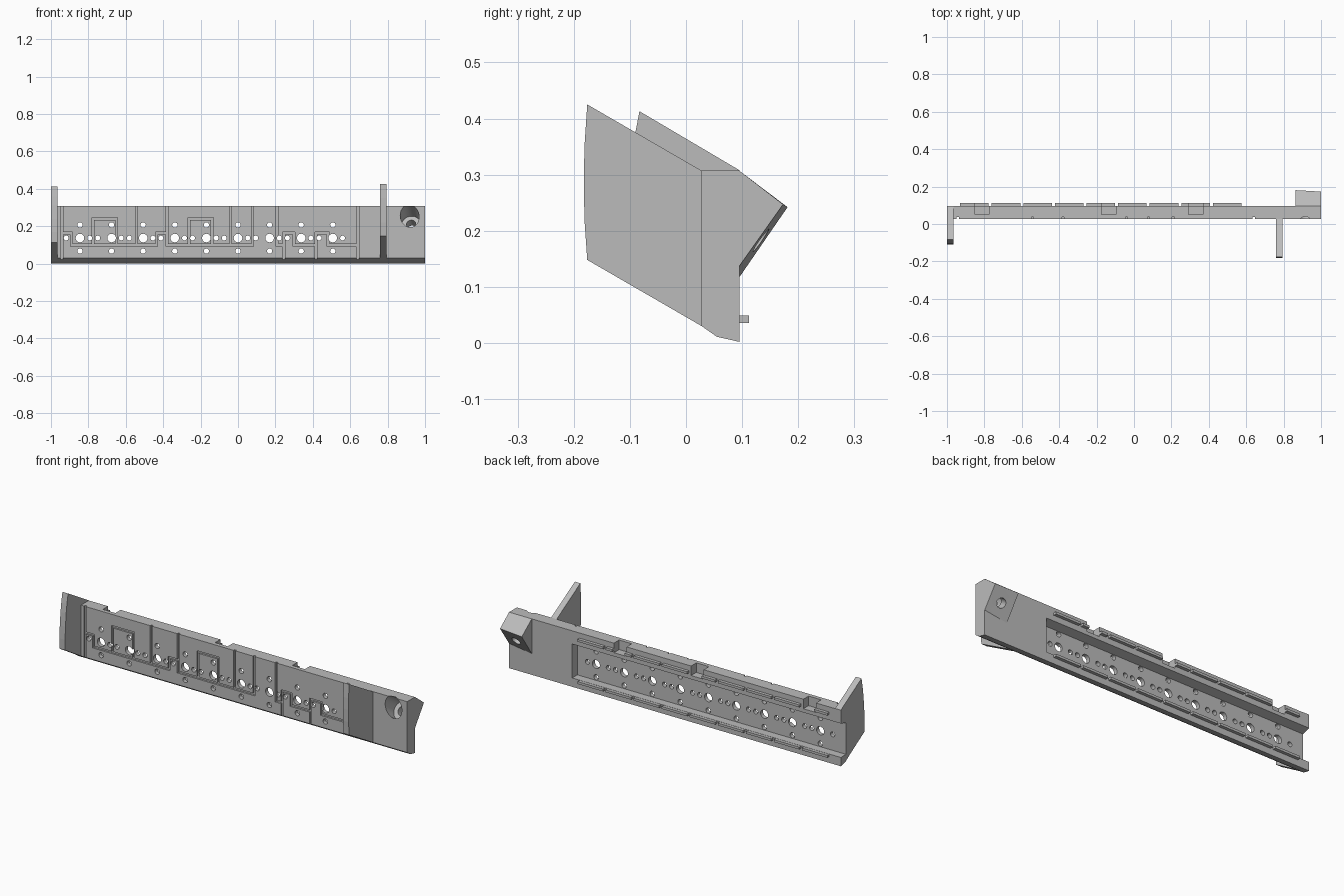
import bpy, bmesh
from mathutils import Vector, Matrix

cube = bpy.data.objects.get("Cube")
if cube:
    bpy.data.objects.remove(cube)

grey = bpy.data.materials.new("plain grey")
grey.use_nodes = True
grey.diffuse_color = (0.5, 0.5, 0.5, 1)
grey.node_tree.nodes["Principled BSDF"].inputs["Base Color"].default_value = (0.5, 0.5, 0.5, 1)


def finish(name, bm):
    bmesh.ops.recalc_face_normals(bm, faces=bm.faces)
    mesh = bpy.data.meshes.new(name)
    bm.to_mesh(mesh)
    bm.free()
    mesh.materials.append(grey)
    obj = bpy.data.objects.new(name, mesh)
    bpy.context.collection.objects.link(obj)
    return obj


def prism(name, x0, x1, profile, far_profile=None):
    """Loft a (y, z) outline from x0 to x1."""
    bm = bmesh.new()
    a = [bm.verts.new((x0, y, z)) for y, z in profile]
    b = [bm.verts.new((x1, y, z)) for y, z in far_profile or profile]
    bm.faces.new(a)
    bm.faces.new(b)
    for i in range(len(a)):
        j = (i + 1) % len(a)
        bm.faces.new((a[i], a[j], b[j], b[i]))
    return finish(name, bm)


def add_box(bm, lo, hi):
    lo, hi = Vector(lo), Vector(hi)
    m = Matrix.Translation((lo + hi) / 2) @ Matrix.Diagonal((*(hi - lo), 1))
    bmesh.ops.create_cube(bm, size=1, matrix=m)


def add_rod(bm, start, end, radius, sides=24):
    start, end = Vector(start), Vector(end)
    d = end - start
    m = Matrix.Translation((start + end) / 2) @ d.to_track_quat('Z', 'Y').to_matrix().to_4x4()
    bmesh.ops.create_cone(bm, cap_ends=True, segments=sides, radius1=radius,
                          radius2=radius, depth=d.length, matrix=m)


def cut(targets, cutter, self_cross=False):
    for obj in targets:
        bpy.context.view_layer.objects.active = obj
        mod = obj.modifiers.new("cut", 'BOOLEAN')
        mod.operation = 'DIFFERENCE'
        mod.solver = 'EXACT'
        mod.use_self = self_cross
        mod.object = cutter
        bpy.ops.object.modifier_apply(modifier=mod.name)
    bpy.data.objects.remove(cutter)


FRONT, BACK, TOP = 0.028, 0.095, 0.307
PITCH = 0.169
stations = [PITCH * i for i in range(-5, 4)]

# Long bar with chamfered underside
bar = prism("bar", -0.966, 1, [(FRONT, 0.03), (0.055, 0.011), (BACK, 0.002),
                               (BACK, TOP), (FRONT, TOP)])

# Forward fins with gently bowed front edges
right_fin = prism("right_end_fin", -1, -0.966, [
    (BACK, 0.002), (0.055, 0.011), (FRONT, 0.03), (-0.108, 0.113), (-0.109, 0.17),
    (-0.106, 0.24), (-0.1, 0.31), (-0.093, 0.36), (-0.083, 0.413), (BACK, 0.308)])
left_fin = prism("left_fin", 0.76, 0.793, [
    (FRONT, 0.03), (-0.176, 0.148), (-0.181, 0.22), (-0.182, 0.287),
    (-0.181, 0.35), (-0.176, 0.425), (FRONT, TOP)])

# Slanted bolt bracket on the back
bracket = prism("bolt_bracket", 0.863, 1,
                [(BACK, TOP), (0.181, 0.242), (BACK, 0.117)],
                [(BACK, TOP), (0.173, 0.247), (BACK, 0.137)])

# Retaining tabs along both lips
bm = bmesh.new()
for x in stations:
    for z in (0.036, 0.266):
        add_box(bm, (x - 0.085, BACK - 0.004, z), (x + 0.068, 0.112, z + 0.013))
tabs = finish("retaining_tabs", bm)

# Back channel, open at the right end
cut([bar, right_fin], prism("channel_cutter", -1.1, 0.62, [
    (0.05, 0.05), (0.2, 0.05), (0.2, 0.235), (BACK, 0.235), (0.05, 0.222)]))

# Notches in the top rear edge
bm = bmesh.new()
for x in (-0.812, -0.135, 0.33):
    add_box(bm, (x - 0.038, 0.05, 0.255), (x + 0.038, 0.2, 0.4))
cut([bar, tabs], finish("notch_cutter", bm))

# Mounting holes through the channel floor
bm = bmesh.new()
for x in stations:
    for dx, z, r in ((0, 0.137, 0.023), (0, 0.207, 0.014), (0, 0.067, 0.014),
                     (-0.074, 0.137, 0.013), (0.052, 0.137, 0.013)):
        add_rod(bm, (x + dx, 0, z), (x + dx, 0.08, z), r)
cut([bar], finish("hole_cutter", bm))

# Wire grooves on the front face
LOW, MID, HIGH, EDGE, BASE = 0.099, 0.163, 0.24, 0.33, 0.028
paths = [
    [(-0.942, EDGE), (-0.942, BASE)],
    [(-0.942, MID), (-0.89, MID), (-0.89, LOW), (-0.436, LOW), (-0.436, MID),
     (-0.38, MID), (-0.38, EDGE)],
    [(-0.775, LOW), (-0.775, HIGH), (-0.65, HIGH), (-0.65, LOW)],
    [(-0.543, LOW), (-0.543, EDGE)],
    [(-0.38, MID), (-0.38, LOW), (0.077, LOW), (0.077, EDGE)],
    [(-0.262, LOW), (-0.262, HIGH), (-0.138, HIGH), (-0.138, LOW)],
    [(-0.04, LOW), (-0.04, EDGE)],
    [(0.21, EDGE), (0.21, LOW), (0.245, LOW)],
    [(0.245, BASE), (0.245, MID), (0.3, MID), (0.3, LOW), (0.417, LOW)],
    [(0.417, BASE), (0.417, MID), (0.483, MID), (0.483, LOW), (0.64, LOW)],
    [(0.64, EDGE), (0.64, BASE)],
]
W = 0.006
bm = bmesh.new()
for path in paths:
    for (xa, za), (xb, zb) in zip(path, path[1:]):
        add_box(bm, (min(xa, xb) - W, 0, min(za, zb) - W),
                (max(xa, xb) + W, FRONT + 0.01, max(za, zb) + W))
cut([bar], finish("groove_cutter", bm), True)

# Angled counterbored bolt hole
seat = Vector((0.931, 0.137, 0.181))
axis = Vector((0.1, 0.825, -0.56)).normalized()
for start, end, r in ((-0.3, -0.055, 0.05), (-0.1, 0.1, 0.025)):
    bm = bmesh.new()
    add_rod(bm, seat + axis * start, seat + axis * end, r, 40)
    cut([bar, bracket], finish("bolt_cutter", bm))

# Smooth the round holes, keep hard edges
for obj in (bar, bracket):
    bpy.ops.object.select_all(action='DESELECT')
    obj.select_set(True)
    bpy.context.view_layer.objects.active = obj
    bpy.ops.object.shade_smooth_by_angle(angle=0.5)
